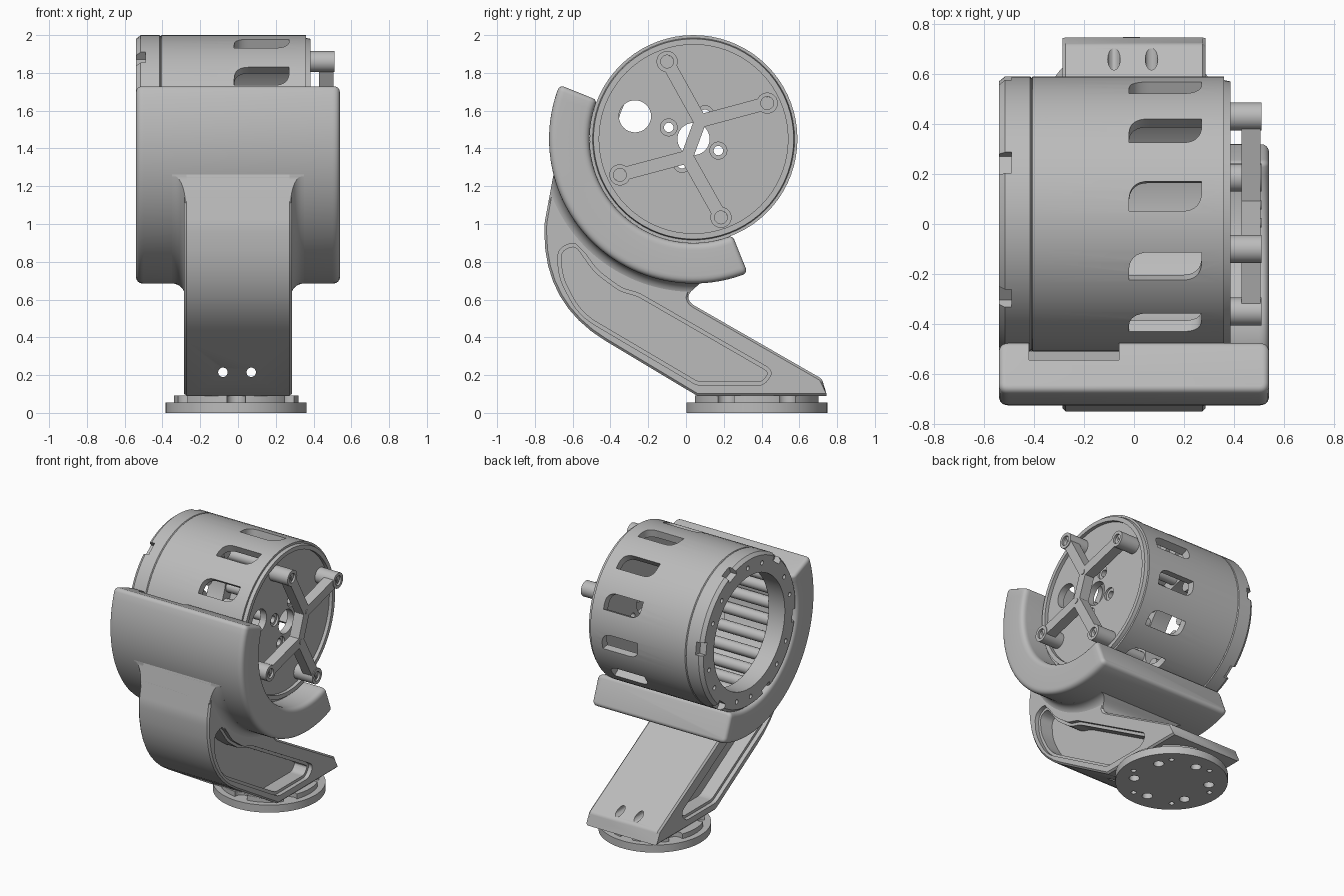
import bpy, bmesh
from math import radians, degrees, sin, cos, pi
from mathutils import Vector, Matrix

if "Cube" in bpy.data.objects:
    bpy.data.objects.remove(bpy.data.objects["Cube"], do_unlink=True)

GREY = (0.5, 0.5, 0.5, 1)
mat = bpy.data.materials.new("plain_grey")
mat.use_nodes = True
mat.diffuse_color = GREY
mat.node_tree.nodes["Principled BSDF"].inputs["Base Color"].default_value = GREY

CY, CZ = 0.04, 1.45          # drum axis, running along x
AXES = {"X": Matrix.Rotation(pi / 2, 4, "Y"), "Y": Matrix.Rotation(pi / 2, 4, "X"), "Z": Matrix()}


def rounded(corners, n=8):
    """Polygon from (u, v, t) corners, each softened over length t."""
    out = []
    for i, (u, v, t) in enumerate(corners):
        p = Vector((u, v))
        if not t:
            out.append(p)
            continue
        a = p + (Vector(corners[i - 1][:2]) - p).normalized() * t
        b = p + (Vector(corners[(i + 1) % len(corners)][:2]) - p).normalized() * t
        out += [a * (1 - s) ** 2 + p * 2 * s * (1 - s) + b * s * s for s in (k / n for k in range(n + 1))]
    return out


def inset(pts, d):
    """Move a counter-clockwise polygon inward by d."""
    res = []
    for i, p in enumerate(pts):
        e = (pts[(i + 1) % len(pts)] - pts[i - 1]).normalized()
        res.append(p + Vector((-e.y, e.x)) * d)
    return res


def skin(bm, loops, closed=False):
    """Join equal loops of points into a solid."""
    rings = [[bm.verts.new(p) for p in loop] for loop in loops]
    for k in range(len(rings) if closed else len(rings) - 1):
        p, q = rings[k], rings[(k + 1) % len(rings)]
        for i in range(len(p)):
            bm.faces.new((p[i - 1], p[i], q[i], q[i - 1]))
    if not closed:
        bm.faces.new(rings[0])
        bm.faces.new(rings[-1])
    return [v for ring in rings for v in ring]


def prism(bm, pts, x0, x1):
    return skin(bm, [[(x, u, v) for u, v in pts] for x in (x0, x1)])


def turned(prof, angle):
    a = radians(angle)
    return [(x, CY + r * cos(a), CZ + r * sin(a)) for x, r in prof]


def lathe(bm, prof, start=0, end=360, n=72):
    """Turn an (x, radius) loop around the drum axis; angles run from +y to +z."""
    full = end - start == 360
    skin(bm, [turned(prof, start + (end - start) * k / n) for k in range(n if full else n + 1)], full)


def rod(bm, centre, r, length, axis="X", seg=24):
    bmesh.ops.create_cone(bm, cap_ends=True, segments=seg, radius1=r, radius2=r, depth=length,
                          matrix=Matrix.Translation(centre) @ AXES[axis])


def box(bm, matrix, size):
    bmesh.ops.create_cube(bm, size=1, matrix=matrix @ Matrix.Diagonal((*size, 1)))


def around(angle, r, x):
    """Frame on the drum; its local z points outward."""
    return Matrix.Translation((x, CY, CZ)) @ Matrix.Rotation(-radians(angle), 4, "X") @ Matrix.Translation((0, 0, r))


def make(name, bm):
    bmesh.ops.recalc_face_normals(bm, faces=bm.faces)
    me = bpy.data.meshes.new(name)
    bm.to_mesh(me)
    bm.free()
    ob = bpy.data.objects.new(name, me)
    bpy.context.collection.objects.link(ob)
    me.materials.append(mat)
    return ob


def finish(ob, cutter=None, op="DIFFERENCE"):
    bpy.ops.object.select_all(action="DESELECT")
    bpy.context.view_layer.objects.active = ob
    ob.select_set(True)
    if cutter:
        m = ob.modifiers.new("cut", "BOOLEAN")
        m.object, m.operation, m.solver, m.use_self = cutter, op, "EXACT", True
        bpy.ops.object.modifier_apply(modifier=m.name)
        bpy.data.objects.remove(cutter, do_unlink=True)
    bpy.ops.object.shade_smooth_by_angle(angle=radians(35))


# Drum shell with end plate
bm = bmesh.new()
lathe(bm, [(-.54, .41), (-.54, .53), (-.515, .55), (-.415, .55), (-.41, .543), (-.405, .55), (.36, .55),
           (.36, .535), (.385, .53), (.385, .5), (.36, .5), (.36, .085), (.31, .085), (.31, .495),
           (-.41, .495), (-.41, .41)])
drum = make("drum_shell", bm)

# Drum openings: side slots, rear notches, screw holes, plate holes
bm = bmesh.new()
slot = rounded([(-.02, -.06, 0), (.27, -.06, .08), (.27, .06, 0), (-.02, .06, .08)])
for k in range(12):
    vs = prism(bm, slot, -.12, .12)
    to_radial = Matrix(((0, 1, 0, 0), (0, 0, 1, 0), (1, 0, 0, 0), (0, 0, 0, 1)))
    bmesh.ops.transform(bm, matrix=around(7.5 + 30 * k, .55, 0) @ to_radial, verts=vs)
for k in range(6):
    box(bm, around(22 + 60 * k, .55, -.54), (.1, .09, .1))
    for shift in (20, 40):
        rod(bm, around(22 + 60 * k + shift, .475, -.54).translation, .016, .08, seg=12)
for k in range(4):
    p = around(25 + 90 * k, .145, 0).translation
    rod(bm, (.33, p.y, p.z), .025, .2)
    rod(bm, (.38, p.y, p.z), .045, .07)
rod(bm, (.34, -.27, 1.57), .085, .2, seg=32)
finish(drum, make("drum_cutter", bm))

# Winding bars inside the drum
bm = bmesh.new()
for k in range(24):
    rod(bm, around(15 * k, .46, -.23).translation, .04, .4, seg=12)
finish(make("inner_bars", bm))

# Cradle: rounded section swept round the drum, with softened ends and an inner relief
START, END, SOFT = 158, 292, .025
section = rounded([(-.54, .55, .04), (.54, .55, .04), (.54, .765, .04), (-.54, .765, .04)], 6)
steps = [(SOFT * (1 - sin(f)), degrees(SOFT * (1 - cos(f)) / .66)) for f in (k * pi / 8 for k in range(5))]
loops = [turned(inset(section, d), START + a) for d, a in steps]
loops += [turned(section, START + (END - START) * k / 48) for k in range(2, 47)]
loops += [turned(inset(section, d), END - a) for d, a in reversed(steps)]
bm = bmesh.new()
skin(bm, loops)
cradle = make("cradle", bm)
bm = bmesh.new()
lathe(bm, [(-.42, .5), (-.06, .5), (-.06, .63), (-.42, .63)], 150, 185, 12)
finish(cradle, make("cradle_cutter", bm))

# Support arm with chamfered rims
inner_arc = [(CY + .7 * cos(radians(a)), CZ + .7 * sin(radians(a)), 0) for a in range(266, 200, -9)]
arm_outline = rounded([(.06, .09, 0), (.745, .09, 0), (.72, .18, .015), (-.02, .605, .08), (.08, .69, 0),
                       (.08, .74, 0)] + inner_arc + [(-.7, 1.27, 0), (-.75, 1.0, .03), (-.75, .575, .38)])
bm = bmesh.new()
skin(bm, [[(x, u, v) for u, v in inset(arm_outline, d)]
          for x, d in ((-.285, .012), (-.273, 0), (.273, 0), (.285, .012))])
arm = make("support_arm", bm)

# Stepped side pockets and bolt holes in the arm
pocket = rounded([(.06, .145, .03), (.41, .145, .035), (.47, .22, .055), (-.25, .635, .03), (-.34, .66, .03),
                  (-.47, .755, .05), (-.58, .91, .05), (-.68, .87, .05), (-.675, .72, .07), (-.57, .517, .1)], 6)
for depth, pts in ((.03, pocket), (.13, inset(pocket, .02))):
    bm = bmesh.new()
    for s in (-1, 1):
        prism(bm, pts, s * (.285 - depth), s * .35)
    finish(arm, make("pocket_cutter", bm))
bm = bmesh.new()
for x in (-.08, .07):
    rod(bm, (x, .3, .215), .025, 2, "Y")
finish(arm, make("bolt_cutter", bm))

# Flared fillet between arm and cradle
curve = [(.35 - .07 * cos(a), .835 - .07 * sin(a)) for a in (j * pi / 16 for j in range(9))]
side = curve + [(.35, .72)]
bm = bmesh.new()
lathe(bm, side + [(-x, r) for x, r in reversed(side)], 188, 285, 40)
flare = make("arm_flare", bm)
bm = bmesh.new()
prism(bm, arm_outline, -.5, .5)
finish(flare, make("flare_cutter", bm), "INTERSECT")

# Base flange with bolt holes
bm = bmesh.new()
rod(bm, (-.01, .375, .0275), .373, .055, "Z", 72)
flange = make("base_flange", bm)
bm = bmesh.new()
for k in range(6):
    for ring, r, shift in ((.25, .035, 30), (.29, .018, 50)):
        a = radians(60 * k + shift)
        rod(bm, (-.01 + ring * cos(a), .375 + ring * sin(a), 0), r, .09, "Z")
finish(flange, make("flange_cutter", bm))

# Notched spacer between flange and arm
bm = bmesh.new()
rod(bm, (-.01, .375, .0725), .33, .037, "Z", 72)
spacer = make("base_spacer", bm)
bm = bmesh.new()
for k in range(6):
    a = radians(60 * k + 30)
    rod(bm, (-.01 + .32 * cos(a), .375 + .32 * sin(a), .07), .05, .1, "Z")
finish(spacer, make("spacer_cutter", bm))

# Four-armed bracket: two hubs, a link, arms and hollow standoffs with screws
hubs = [((.075, 1.545), ((-.10, 1.86), (.43, 1.64))), ((.005, 1.355), ((-.35, 1.26), (.185, 1.035)))]


def bar(bm, p, q, width, gap):
    p, q = Vector(p), Vector(q)
    d = (q - p).normalized()
    q = q - d * gap
    n = Vector((-d.y, d.x)) * width / 2
    prism(bm, [p + n, q + n, q - n, p - n], .43, .505)


bm = bmesh.new()
bar(bm, hubs[0][0], hubs[1][0], .065, 0)
for hub, tips in hubs:
    rod(bm, (.4675, *hub), .038, .075)
    rod(bm, (.469, *hub), .018, .08)
    for tip in tips:
        bar(bm, hub, tip, .07, .042)
        circle = [(cos(j * pi / 14), sin(j * pi / 14)) for j in range(28)]
        skin(bm, [[(x, tip[0] + r * c, tip[1] + r * s) for c, s in circle]
                  for x, r in ((.355, .034), (.355, .056), (.51, .056), (.51, .034))], True)
        rod(bm, (.425, *tip), .034, .14)
        box(bm, Matrix.Translation((.497, *tip)) @ Matrix.Rotation(radians(25), 4, "X"), (.008, .012, .05))
finish(make("bracket", bm))
